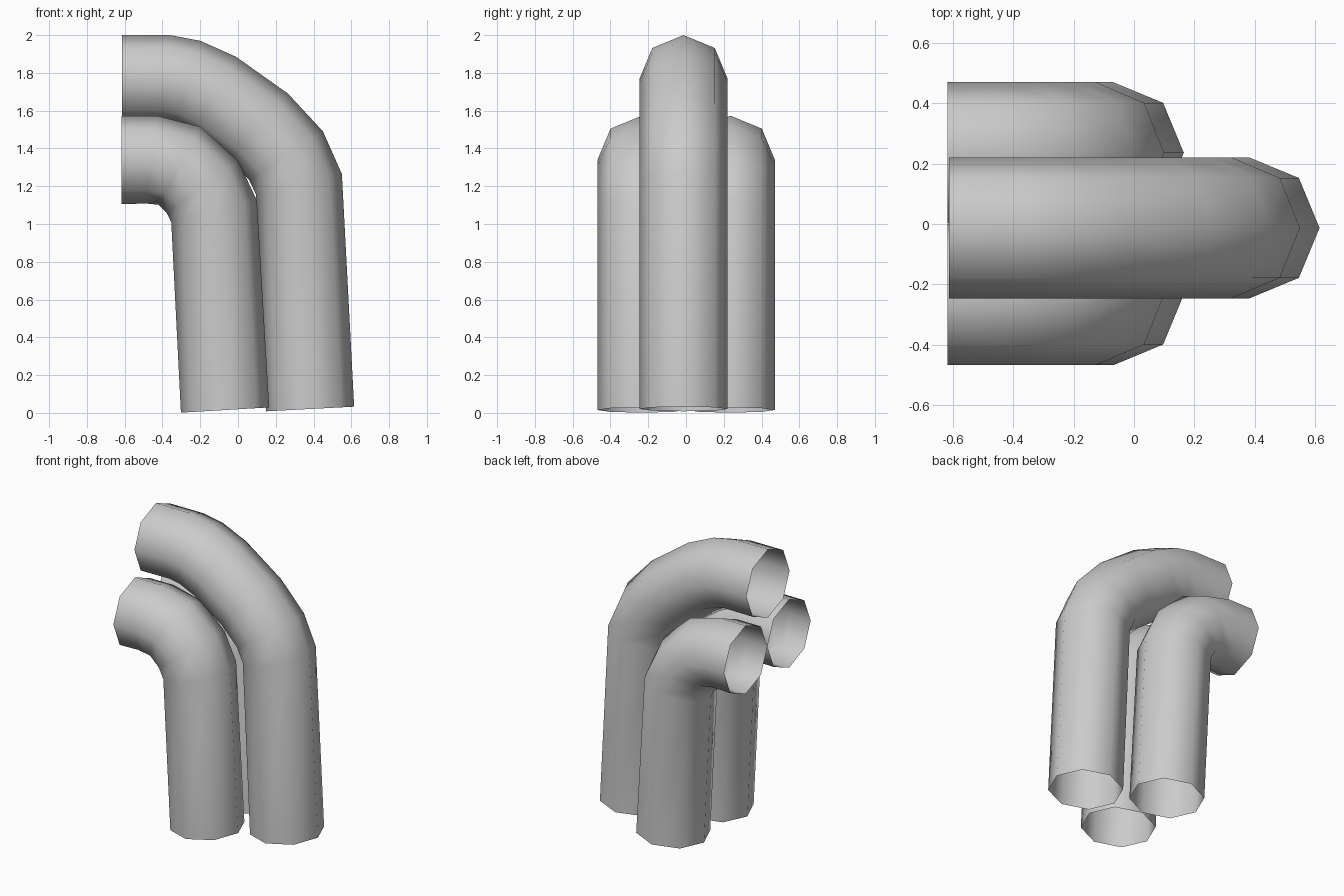
import bpy, bmesh, math
from mathutils import Vector

if "Cube" in bpy.data.objects:
    bpy.data.objects.remove(bpy.data.objects["Cube"])

R = 0.234      # tube radius
SIDES = 8


def bent_pipe(name, outer, y):
    """Open octagonal pipe; outer = (x, z) outline of the outside of the bend."""
    pts = [Vector((x, 0, z)) for x, z in outer]
    dirs = [(b - a).normalized() for a, b in zip(pts, pts[1:])]
    bm = bmesh.new()
    rings = []
    for i, p in enumerate(pts):
        t = (dirs[max(i - 1, 0)] + dirs[min(i, len(dirs) - 1)]).normalized()
        out = Vector((t.z, 0, -t.x))          # towards the outside of the bend
        centre = p - out * R + Vector((0, y, 0))
        ring = []
        for k in range(SIDES):
            a = 2 * math.pi * k / SIDES
            ring.append(bm.verts.new(centre + out * R * math.cos(a)
                                     + Vector((0, R * math.sin(a), 0))))
        rings.append(ring)
    for lo, hi in zip(rings, rings[1:]):
        for k in range(SIDES):
            n = (k + 1) % SIDES
            f = bm.faces.new((lo[k], lo[n], hi[n], hi[k]))
            f.smooth = True
    me = bpy.data.meshes.new(name)
    bm.to_mesh(me)
    bm.free()
    ob = bpy.data.objects.new(name, me)
    bpy.context.collection.objects.link(ob)
    return ob


# Tall centre pipe
bent_pipe("centre_pipe",
          [(0.615, 0.033), (0.55, 1.265), (0.45, 1.49), (0.265, 1.69),
           (-0.01, 1.885), (-0.2, 1.97), (-0.36, 2.0), (-0.613, 2.0)], -0.013)

# Two shorter pipes on either side
side = [(0.165, 0.029), (0.1, 1.125), (0.0, 1.335), (-0.2, 1.515),
        (-0.43, 1.573), (-0.618, 1.573)]
for label, y in (("front_pipe", -0.234), ("back_pipe", 0.236)):
    bent_pipe(label, side, y)
